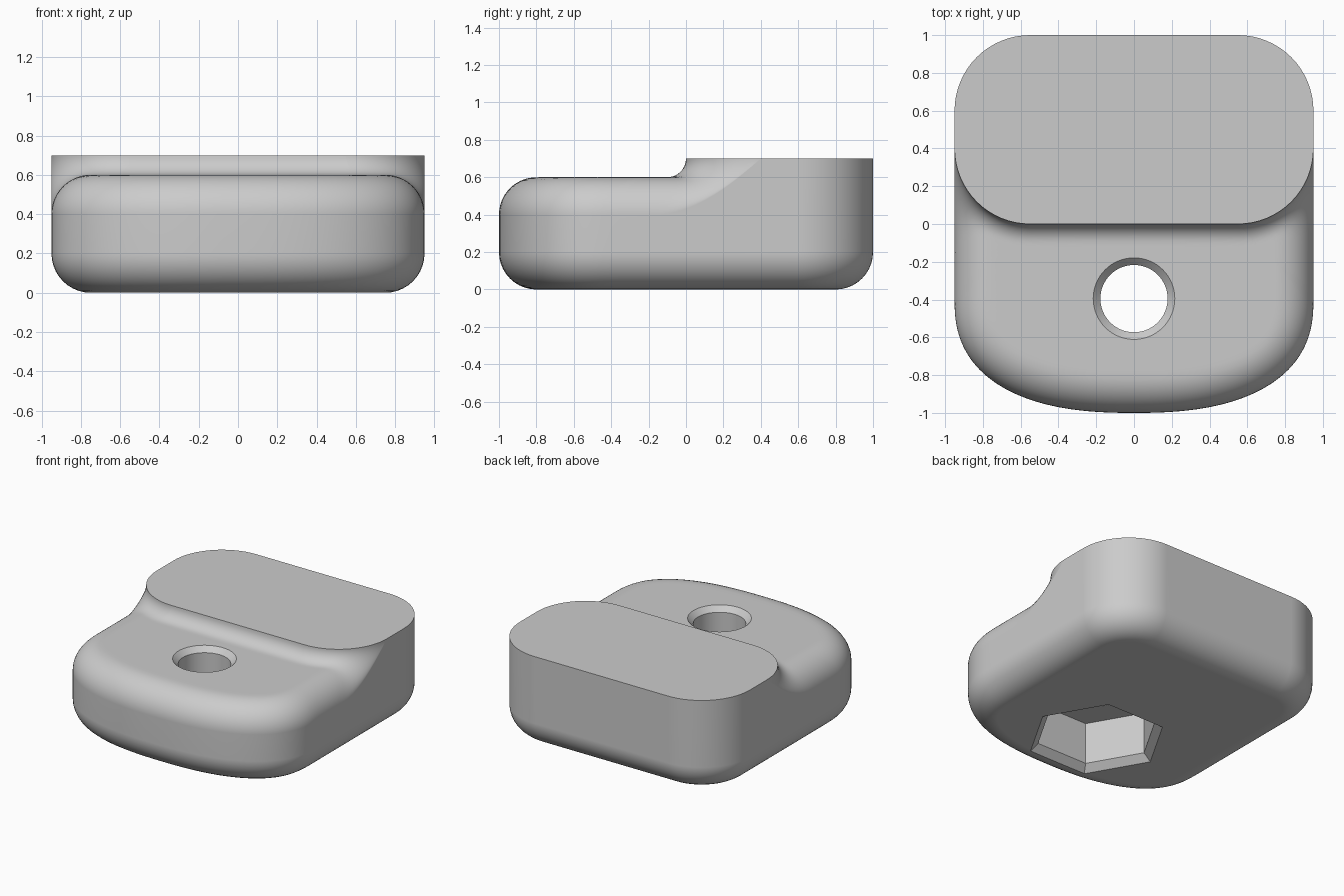
import bpy, bmesh
from math import sin, cos, pi, sqrt, hypot
from mathutils import Vector
from mathutils.geometry import intersect_point_line

cube = bpy.data.objects.get("Cube")
if cube:
    bpy.data.objects.remove(cube)

HALF, STEP, PAD, ROUND, CORNER = 0.95, 0.6, 0.7, 0.2, 0.4
HOLE_Y = -0.395
ARC, BOW, ROWS = 16, 64, 36
FULLNESS = 2 / 2.45

grey = bpy.data.materials.new("plain_grey")
grey.use_nodes = True
grey.diffuse_color = (0.6, 0.6, 0.6, 1)
grey.node_tree.nodes["Principled BSDF"].inputs["Base Color"].default_value = (0.6, 0.6, 0.6, 1)


def make_object(name, bm):
    bmesh.ops.recalc_face_normals(bm, faces=bm.faces)
    if bm.calc_volume(signed=True) < 0:
        bmesh.ops.reverse_faces(bm, faces=bm.faces)
    mesh = bpy.data.meshes.new(name)
    bm.to_mesh(mesh)
    bm.free()
    mesh.materials.append(grey)
    obj = bpy.data.objects.new(name, mesh)
    bpy.context.collection.objects.link(obj)
    return obj


def power(v, e):
    return abs(v) ** e * (1 if v >= 0 else -1)


def corner_arc(cx, cy, start, end):
    steps = [start + (end - start) * i / ARC for i in range(ARC + 1)]
    return [Vector((cx + CORNER * cos(a), cy + CORNER * sin(a))) for a in steps]


# Outlines: bowed front edge, front edge of the raised pad, shared rounded back
inner = HALF - CORNER
side = [Vector((HALF, CORNER - 2 * CORNER * i / ARC)) for i in range(ARC)]
bow_angles = [pi * i / BOW for i in range(BOW + 1)]
bow = [Vector((HALF * power(cos(a), FULLNESS), -CORNER - 0.6 * power(sin(a), FULLNESS)))
       for a in bow_angles]
front = side + bow + [Vector((-p.x, p.y)) for p in reversed(side)]
pad_front = (corner_arc(inner, CORNER, 0, -pi / 2)[:-1]
             + [Vector((inner * cos(a), 0)) for a in bow_angles]
             + corner_arc(-inner, CORNER, -pi / 2, -pi)[1:])
back = corner_arc(-inner, 0.6, pi, pi / 2) + corner_arc(inner, 0.6, pi / 2, 0)
outline = front + back


def edge_distance(p):
    best = 9
    for a, b in zip(front, front[1:]):
        q, t = intersect_point_line(p, a, b)
        q = a.lerp(b, min(1, max(0, t)))
        best = min(best, hypot(p.x - q.x, p.y - q.y))
    return best


def top_height(p):
    """Rounded lower deck with a concave fillet rising to the pad."""
    d = min(edge_distance(p), ROUND)
    deck = STEP - ROUND + sqrt(max(0, ROUND ** 2 - (ROUND - d) ** 2))
    rise = PAD - deck
    gap = hypot(max(abs(p.x) - inner, 0), min(p.y - CORNER, 0)) - CORNER
    gap = min(max(gap, 0), rise)
    return PAD - sqrt(max(0, rise ** 2 - (rise - gap) ** 2))


def quad_strip(bm, a, b, closed=False):
    for i in range(len(a) if closed else len(a) - 1):
        j = (i + 1) % len(a)
        corners = list(dict.fromkeys((a[i], a[j], b[j], b[i])))
        if len(corners) > 2:
            bm.faces.new(corners)


# Body: deck and fillet rows, which meet at one point on each side
bm = bmesh.new()
tips = [bm.verts.new((x, CORNER, PAD)) for x in (HALF, -HALF)]
rows = []
for r in range(ROWS + 1):
    t = 0.5 - 0.5 * cos(pi * r / ROWS)
    points = [a.lerp(b, t) for a, b in zip(pad_front, front)][1:-1]
    row = [bm.verts.new((p.x, p.y, top_height(p) if r else PAD)) for p in points]
    rows.append([tips[0], *row, tips[1]])
for a, b in zip(rows, rows[1:]):
    quad_strip(bm, a, b)

# Flat pad, wall and rounded underside
back_rim = [bm.verts.new((p.x, p.y, PAD)) for p in back]
bm.faces.new(rows[0] + back_rim)
count = len(outline)
normals = []
for i in range(count):
    before = (outline[i] - outline[i - 1]).normalized()
    after = (outline[(i + 1) % count] - outline[i]).normalized()
    tangent = (before + after).normalized()
    normals.append(Vector((tangent.y, -tangent.x)))

upper = rows[-1] + back_rim
for k in range(11):
    a = pi / 2 * k / 10
    inset, z = ROUND * (1 - cos(a)), ROUND * (1 - sin(a))
    ring = [bm.verts.new((*(p + n * inset), z)) for p, n in zip(outline, normals)]
    quad_strip(bm, upper, ring, True)
    upper = ring
bm.faces.new(upper)
body = make_object("stepped_body", bm)


def prism_cutter(name, sides, profile):
    bm = bmesh.new()
    rings = [[bm.verts.new((r * cos(2 * pi * i / sides), HOLE_Y + r * sin(2 * pi * i / sides), z))
              for i in range(sides)] for z, r in profile]
    for a, b in zip(rings, rings[1:]):
        quad_strip(bm, a, b, True)
    bm.faces.new(rings[0])
    bm.faces.new(rings[-1])
    obj = make_object(name, bm)
    obj.hide_render = True
    return obj


# Chamfered bolt hole and hexagonal nut pocket
bpy.context.view_layer.objects.active = body
body.select_set(True)
for cutter in (prism_cutter("bolt_hole", 64, [(-0.1, 0.178), (0.562, 0.178), (0.7, 0.316)]),
               prism_cutter("nut_pocket", 6, [(-0.05, 0.53), (0.05, 0.42), (0.36, 0.42)])):
    cut = body.modifiers.new(cutter.name, "BOOLEAN")
    cut.operation = "DIFFERENCE"
    cut.object = cutter
    cut.solver = "EXACT"
    bpy.ops.object.modifier_apply(modifier=cut.name)
    bpy.data.objects.remove(cutter)

bpy.ops.object.shade_smooth_by_angle(angle=0.5)
weighted = body.modifiers.new("even_shading", "WEIGHTED_NORMAL")
weighted.keep_sharp = True
